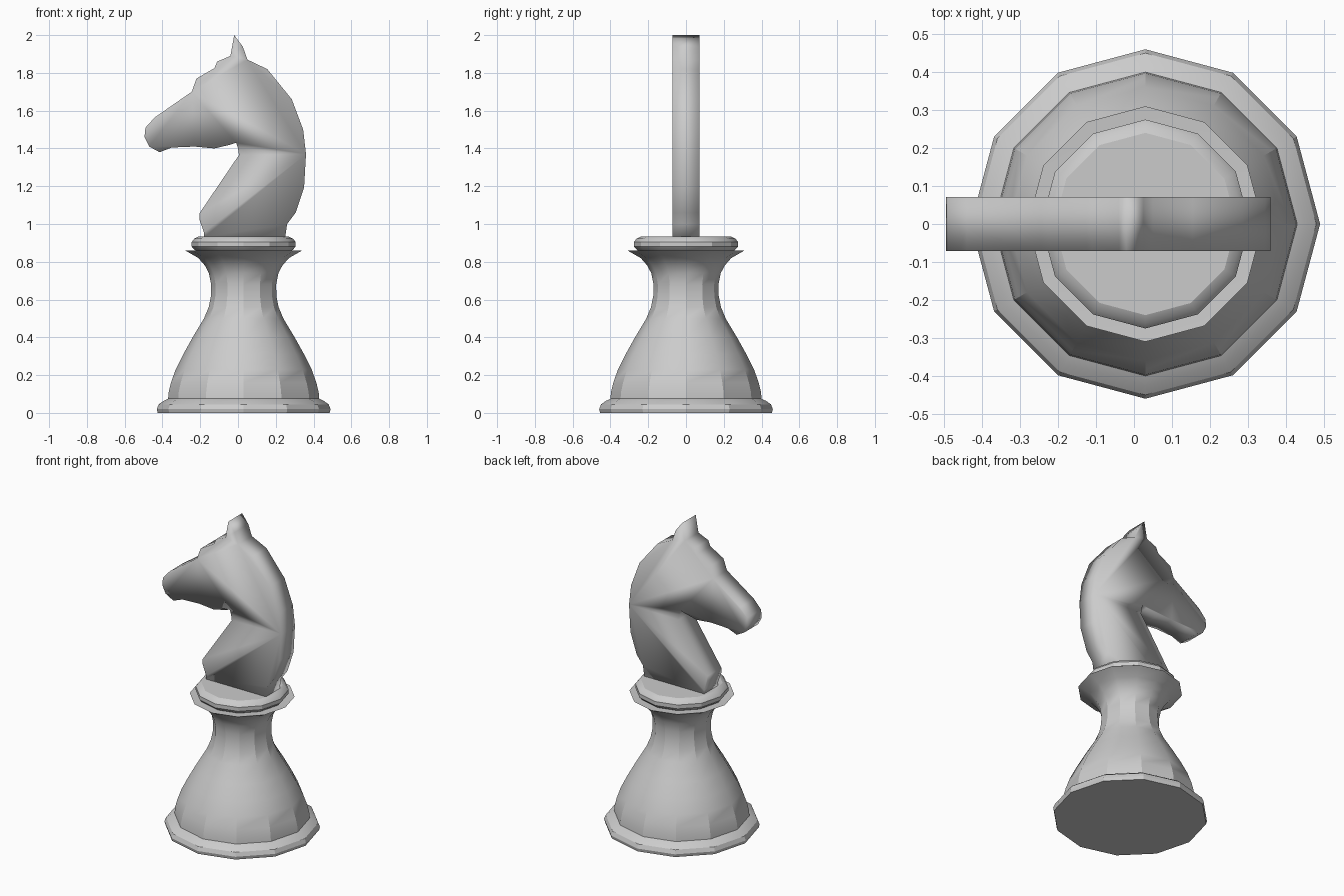
import bpy
import bmesh
from math import cos, sin, pi, radians

if "Cube" in bpy.data.objects:
    bpy.data.objects.remove(bpy.data.objects["Cube"], do_unlink=True)

SIDES = 12
AXIS_X = 0.03
HALF_THICKNESS = 0.071

stone = bpy.data.materials.new("light grey")
stone.use_nodes = True
grey = (0.6, 0.6, 0.6, 1)
stone.diffuse_color = grey
stone.node_tree.nodes["Principled BSDF"].inputs["Base Color"].default_value = grey


def finish(name, bm, angle=None):
    """Turn a bmesh into a smooth shaded object, optionally with sharp edges."""
    bmesh.ops.recalc_face_normals(bm, faces=bm.faces)
    mesh = bpy.data.meshes.new(name)
    bm.to_mesh(mesh)
    bm.free()
    mesh.materials.append(stone)
    obj = bpy.data.objects.new(name, mesh)
    bpy.context.collection.objects.link(obj)
    bpy.ops.object.select_all(action="DESELECT")
    obj.select_set(True)
    bpy.context.view_layer.objects.active = obj
    if angle is None:
        bpy.ops.object.shade_smooth()
    else:
        bpy.ops.object.shade_smooth_by_angle(angle=radians(angle))
    return obj


def turned(name, profile):
    """Lathe a (radius, height) profile into a closed twelve-sided solid."""
    bm = bmesh.new()
    rings = []
    for r, z in profile:
        angles = [2 * pi * i / SIDES for i in range(SIDES)]
        rings.append([bm.verts.new((AXIS_X + r * cos(a), r * sin(a), z)) for a in angles])
    for low, high in zip(rings, rings[1:]):
        for i in range(SIDES):
            j = (i + 1) % SIDES
            bm.faces.new((low[i], low[j], high[j], high[i]))
    bm.faces.new(rings[0][::-1])
    bm.faces.new(rings[-1])
    return finish(name, bm, 27)


def slab(name, outline):
    """Extrude an (x, z) outline to equal depth on both sides of y = 0."""
    bm = bmesh.new()
    front = [bm.verts.new((x, -HALF_THICKNESS, z)) for x, z in outline]
    back = [bm.verts.new((x, HALF_THICKNESS, z)) for x, z in outline]
    bm.faces.new(front)
    bm.faces.new(back[::-1])
    for i in range(len(outline)):
        j = (i + 1) % len(outline)
        bm.faces.new((front[i], back[i], back[j], front[j]))
    return finish(name, bm)


# Moulded foot, waisted stem and sharp flange
turned("pedestal", [
    (0.455, 0), (0.46, 0.02), (0.45, 0.045), (0.425, 0.063), (0.4, 0.075),
    (0.397, 0.11), (0.385, 0.16), (0.36, 0.23), (0.32, 0.31), (0.27, 0.4),
    (0.21, 0.5), (0.185, 0.56), (0.173, 0.62), (0.172, 0.68), (0.184, 0.74),
    (0.205, 0.78), (0.24, 0.82), (0.31, 0.86), (0.24, 0.855)])

# Rounded collar under the head
turned("collar", [
    (0.24, 0.85), (0.262, 0.865), (0.275, 0.88), (0.275, 0.905),
    (0.262, 0.922), (0.24, 0.933)])

# Horse head and neck, from the ear round by muzzle, throat and mane
slab("horse_head", [
    (-0.02, 2), (-0.04, 1.89), (-0.11, 1.86), (-0.125, 1.825), (-0.22, 1.77),
    (-0.245, 1.7), (-0.44, 1.565), (-0.49, 1.51), (-0.495, 1.46), (-0.47, 1.41),
    (-0.415, 1.38), (-0.35, 1.405), (-0.23, 1.41), (-0.125, 1.4), (-0.04, 1.42),
    (-0.01, 1.43), (0, 1.4), (0.005, 1.365), (-0.205, 1.055), (-0.205, 1.025),
    (-0.18, 0.955), (-0.18, 0.93), (0.25, 0.93), (0.26, 1), (0.305, 1.06),
    (0.35, 1.195), (0.36, 1.37), (0.345, 1.5), (0.285, 1.66), (0.155, 1.82),
    (0.05, 1.87), (0.025, 1.94)])
